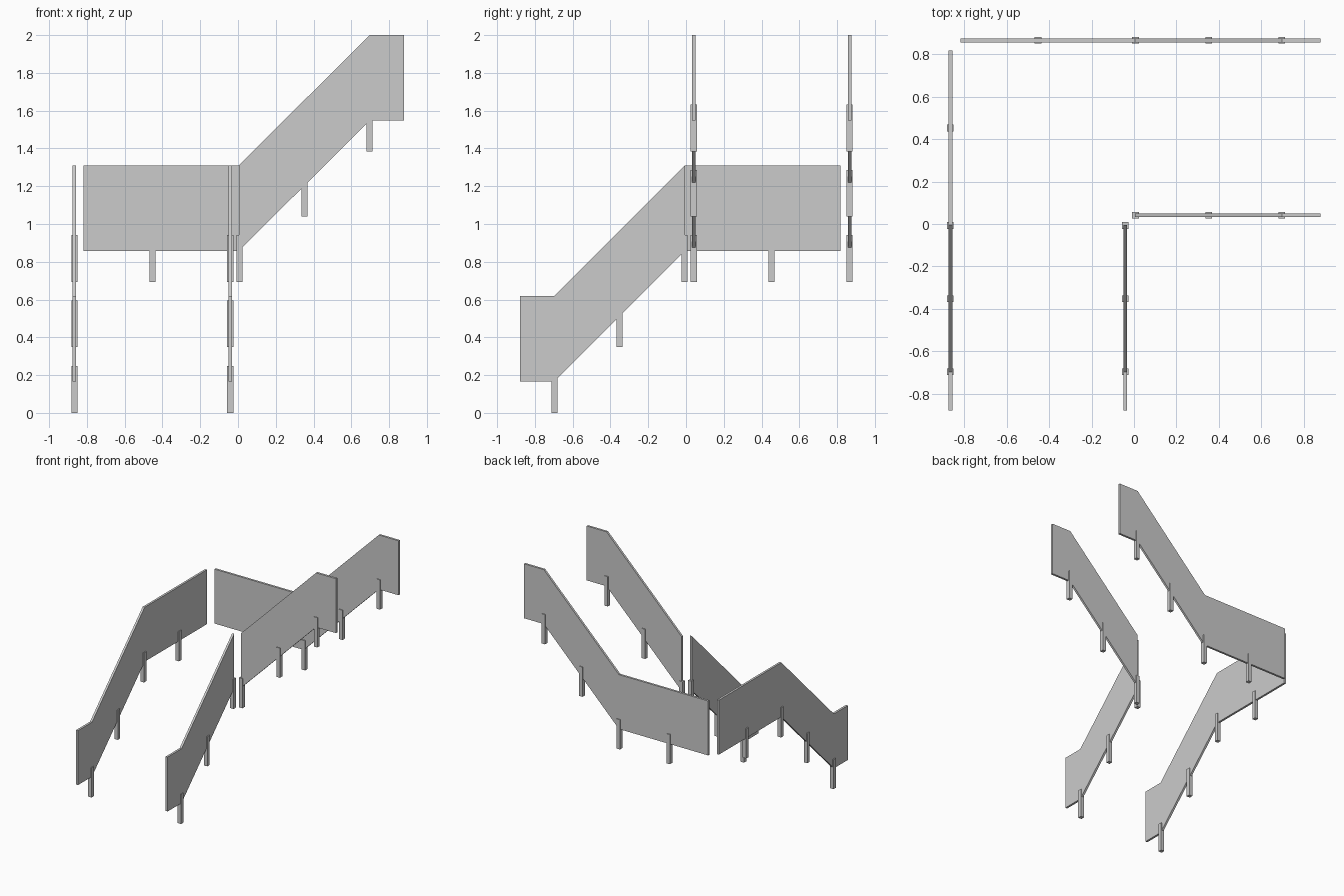
import bpy, bmesh
from mathutils import Vector

if "Cube" in bpy.data.objects:
    bpy.data.objects.remove(bpy.data.objects["Cube"])

THICK = 0.018      # panel thickness
POST = 0.032       # post width
HEIGHT = 0.453     # panel height


def along_x(offset):
    """Map (run, side, z) to a rail running along x at y = offset."""
    return lambda s, t, z: Vector((s, offset + t, z))


def along_y(offset):
    """Map (run, side, z) to a rail running along y at x = offset."""
    return lambda s, t, z: Vector((offset + t, s, z))


def prism(name, place, outline, width):
    """Extrude a (run, z) outline sideways by the given width."""
    bm = bmesh.new()
    face = bm.faces.new([bm.verts.new(place(s, -width / 2, z)) for s, z in outline])
    side = place(0, width, 0) - place(0, 0, 0)
    new = bmesh.ops.extrude_face_region(bm, geom=[face], use_keep_orig=True)["geom"]
    bmesh.ops.translate(bm, vec=side, verts=[v for v in new if isinstance(v, bmesh.types.BMVert)])
    bmesh.ops.recalc_face_normals(bm, faces=bm.faces)
    mesh = bpy.data.meshes.new(name)
    bm.to_mesh(mesh)
    bm.free()
    obj = bpy.data.objects.new(name, mesh)
    bpy.context.collection.objects.link(obj)


def railing(name, place, bottom, posts):
    """Solid panel following its bottom line, carried on short posts."""
    top = [(s, z + HEIGHT) for s, z in reversed(bottom)]
    prism(name + "_panel", place, bottom + top, THICK)
    for i, (s, z) in enumerate(posts, 1):
        a, b = s - POST / 2, s + POST / 2
        prism(f"{name}_post_{i}", place,
              [(a, z), (b, z), (b, z + 0.247), (a, z + 0.247)], POST)


# Bottom lines of the two flights and their posts
lower = [(-0.88, 0.166), (-0.697, 0.166), (-0.005, 0.858)]
upper = [(0.005, 0.858), (0.697, 1.547), (0.88, 1.547)]
lower_posts = [(-0.697, 0.0), (-0.352, 0.348), (-0.007, 0.694)]
upper_posts = [(0.007, 0.694), (0.352, 1.04), (0.697, 1.385)]

# Inner railings stop at the landing corner
railing("lower_inner_rail", along_y(-0.041), lower, lower_posts)
railing("upper_inner_rail", along_x(0.041), upper, upper_posts)

# Outer railings carry on level around the landing
railing("lower_outer_rail", along_y(-0.866), lower + [(0.817, 0.858)],
        lower_posts + [(0.453, 0.694)])
railing("upper_outer_rail", along_x(0.866), [(-0.817, 0.858)] + upper,
        [(-0.453, 0.694)] + upper_posts)
